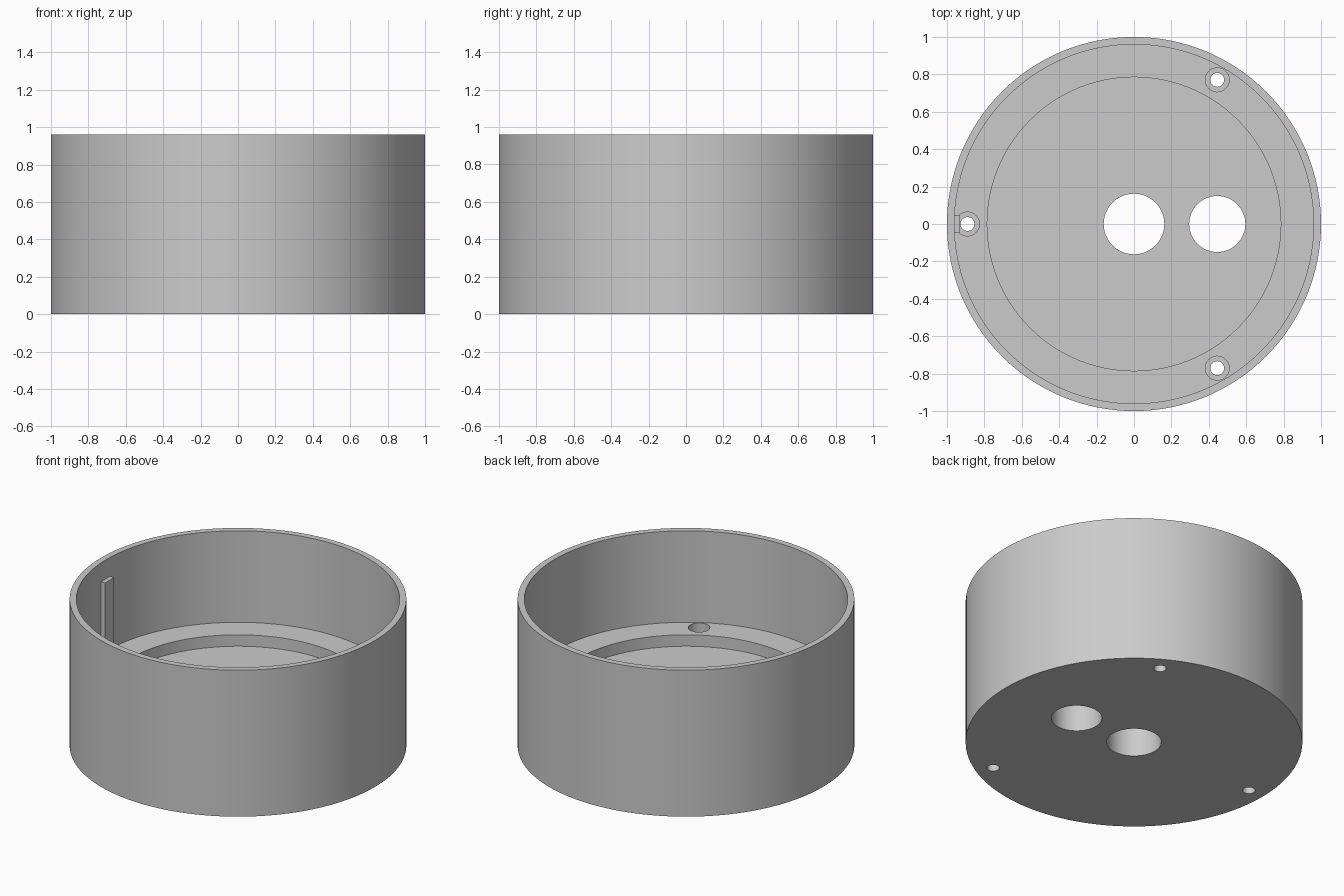
import bpy
from math import cos, sin, pi

cube = bpy.data.objects.get("Cube")
if cube:
    bpy.data.objects.remove(cube, do_unlink=True)

HEIGHT, LEDGE_Z, RECESS_Z, BORE_Z = 0.96, 0.36, 0.285, 0.18
OVER = 0.1  # how far cutters reach past the surface they open

grey = bpy.data.materials.new("plain_grey")
grey.use_nodes = True
colour = (0.6, 0.6, 0.6, 1)
grey.diffuse_color = colour
grey.node_tree.nodes["Principled BSDF"].inputs["Base Color"].default_value = colour


def cylinder(name, radius, z0, z1, x=0, y=0, sides=64):
    bpy.ops.mesh.primitive_cylinder_add(
        vertices=sides, radius=radius, depth=z1 - z0, location=(x, y, (z0 + z1) / 2))
    obj = bpy.context.object
    obj.name = name
    return obj


def cut(target, cutter):
    """Subtract the cutter from the target, then discard the cutter."""
    mod = target.modifiers.new(cutter.name, 'BOOLEAN')
    mod.operation = 'DIFFERENCE'
    mod.solver = 'EXACT'
    mod.object = cutter
    bpy.context.view_layer.objects.active = target
    bpy.ops.object.modifier_apply(modifier=mod.name)
    bpy.data.objects.remove(cutter, do_unlink=True)


# Round housing with an open cavity and a shallow recess in its floor
housing = cylinder("housing", 1, 0, HEIGHT, sides=128)
cut(housing, cylinder("cavity", 0.96, LEDGE_Z, HEIGHT + OVER, sides=128))
cut(housing, cylinder("recess", 0.785, RECESS_Z, LEDGE_Z + OVER, sides=128))

# Two large openings through the floor
cut(housing, cylinder("centre_hole", 0.162, -OVER, LEDGE_Z))
cut(housing, cylinder("side_hole", 0.15, -OVER, LEDGE_Z, x=0.445))

# Three counterbored screw holes in the ledge
for i in range(3):
    angle = pi + i * 2 * pi / 3
    x, y = 0.89 * cos(angle), 0.89 * sin(angle)
    cut(housing, cylinder("counterbore", 0.064, BORE_Z, LEDGE_Z + OVER, x, y, 48))
    cut(housing, cylinder("screw_hole", 0.037, -OVER, LEDGE_Z, x, y, 48))

housing.data.materials.clear()
housing.data.materials.append(grey)
bpy.ops.object.select_all(action='DESELECT')
housing.select_set(True)
bpy.context.view_layer.objects.active = housing
bpy.ops.object.shade_smooth_by_angle(angle=pi / 6)

# Upright locating rib on the inner wall, sunk slightly into it
RIB_TOP = 0.835
bpy.ops.mesh.primitive_cube_add(size=1, location=(-0.953, 0, (LEDGE_Z + RIB_TOP) / 2))
rib = bpy.context.object
rib.name = "locating_rib"
rib.scale = (0.044, 0.095, RIB_TOP - LEDGE_Z)
bpy.ops.object.transform_apply(location=False, rotation=False, scale=True)
rib.data.materials.append(grey)
